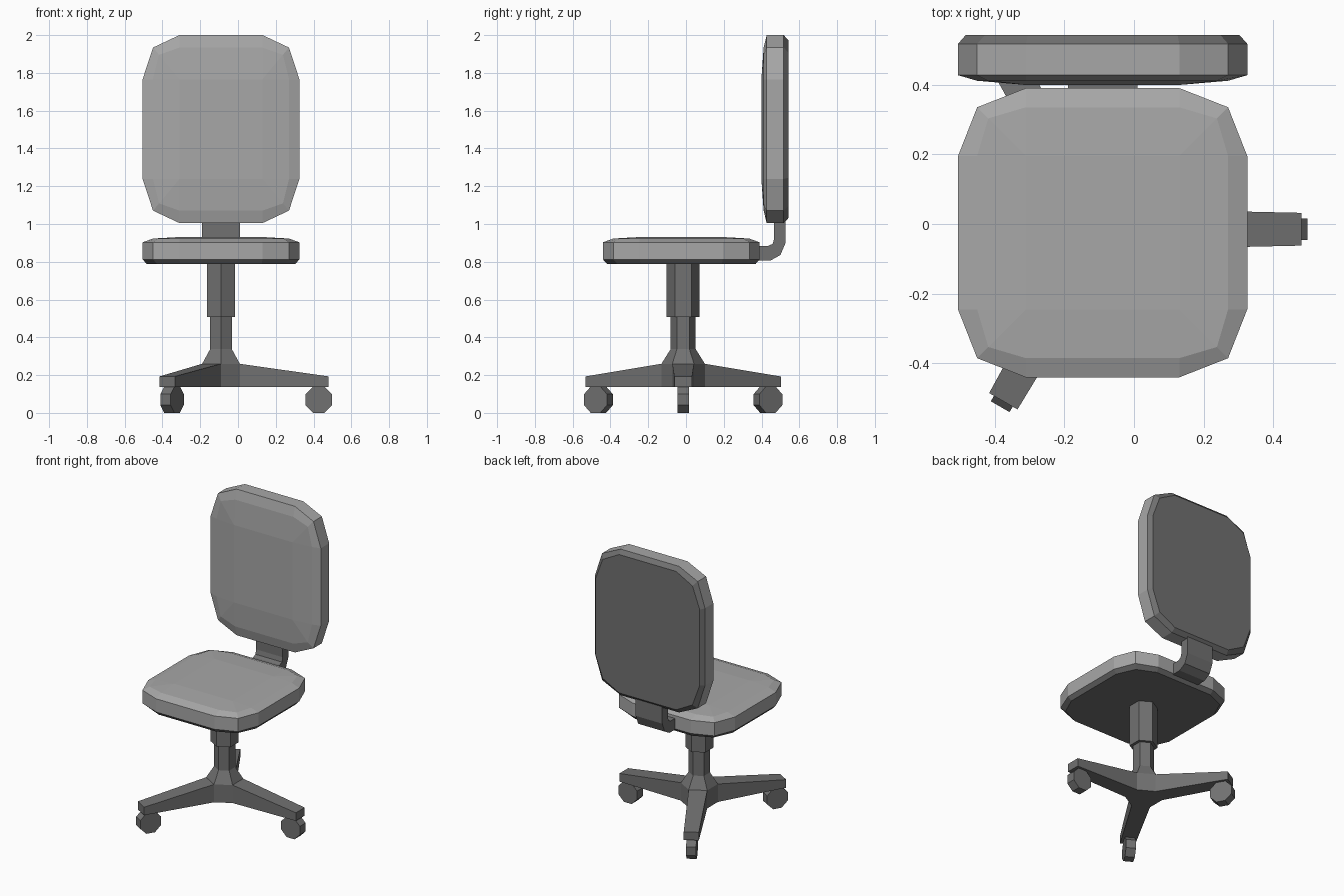
import bpy, bmesh
from math import cos, sin, pi, radians
from mathutils import Matrix, Vector

if "Cube" in bpy.data.objects:
    bpy.data.objects.remove(bpy.data.objects["Cube"])

CX, CY = -0.09, -0.015                 # column axis


def material(name, value):
    m = bpy.data.materials.new(name)
    m.diffuse_color = (value, value, value, 1)
    m.use_nodes = True
    m.node_tree.nodes["Principled BSDF"].inputs["Base Color"].default_value = m.diffuse_color
    return m


FABRIC = material("grey_fabric", 0.39)
PLASTIC = material("dark_plastic", 0.165)


def loft(name, rings, matrix=Matrix()):
    """Skin a stack of equal-length rings and cap both ends."""
    bm = bmesh.new()
    loops = [[bm.verts.new(matrix @ Vector(p)) for p in r] for r in rings]
    n = len(rings[0])
    for a, b in zip(loops, loops[1:]):
        for i in range(n):
            j = (i + 1) % n
            bm.faces.new((a[i], a[j], b[j], b[i]))
    bm.faces.new(loops[0])
    bm.faces.new(loops[-1])
    bmesh.ops.remove_doubles(bm, verts=bm.verts, dist=0.0005)
    bmesh.ops.recalc_face_normals(bm, faces=bm.faces)
    me = bpy.data.meshes.new(name)
    bm.to_mesh(me)
    bm.free()
    me.materials.append(PLASTIC)
    ob = bpy.data.objects.new(name, me)
    bpy.context.collection.objects.link(ob)
    return ob


def pad_ring(outer, corner, flat, d):
    """Rounded square of 12 points at depth d."""
    quarter = [(outer, flat), (corner, corner), (flat, outer)]
    pts = []
    for _ in range(4):
        pts += [(x, y, d) for x, y in quarter]
        quarter = [(-y, x) for x, y in quarter]
    return pts


def cushion(name, edge_depth, matrix):
    """Padded fabric block on a dark plastic shell."""
    ob = loft(name, [pad_ring(0.393, 0.338, 0.215, 0.0),
                     pad_ring(0.415, 0.36, 0.22, 0.025),
                     pad_ring(0.415, 0.36, 0.22, 0.115),
                     pad_ring(0.36, 0.328, 0.22, edge_depth),
                     pad_ring(0.22, 0.22, 0.22, 0.143)], matrix)
    ob.data.materials.append(FABRIC)
    local = matrix.inverted()
    for f in ob.data.polygons:         # everything above the shell is fabric
        f.material_index = int((local @ f.center).z > 0.03)


def polygon(r, z, n=6, start=pi / 2):
    return [(r * cos(start + 2 * pi * i / n), r * sin(start + 2 * pi * i / n), z)
            for i in range(n)]


# Seat and backrest share one cushion shape
cushion("seat", 0.135, Matrix.Translation((CX, -0.025, 0.788)))
cushion("backrest", 0.131, Matrix(((1, 0, 0, CX), (0, 0, -1, 0.542),
                                   (0, 1.199, 0, 1.5025), (0, 0, 0, 1))))

# Bent bracket joining seat and backrest
profile = [(0.34, 0.808), (0.45, 0.808), (0.50, 0.836), (0.527, 0.90), (0.527, 1.04),
           (0.467, 1.04), (0.467, 0.925), (0.459, 0.895), (0.435, 0.884), (0.34, 0.884)]
loft("back_bracket", [[(x, y, z) for y, z in profile] for x in (-0.19, 0.01)])

# Hexagonal column, flared into the hub
axis = Matrix.Translation((CX, CY, 0))
loft("upper_column", [polygon(0.087, 0.507), polygon(0.087, 0.80)], axis)
loft("lower_column_hub", [polygon(0.115, 0.138), polygon(0.115, 0.26),
                          polygon(0.066, 0.338), polygon(0.066, 0.52)], axis)

# Three tapered legs, each with an octagonal caster wheel
for i in range(3):
    turn = axis @ Matrix.Rotation(radians(120 * i), 4, 'Z')
    loft(f"leg_{i + 1}", [[(r, -w, 0.138), (r, w, 0.138), (r, w, t), (r, -w, t)]
                          for r, w, t in ((0.0995, 0.0575, 0.26), (0.57, 0.047, 0.193))],
         turn)
    wheel = polygon(0.0758, 0, 8, pi / 8)
    loft(f"wheel_{i + 1}", [[(0.518 + x, y, 0.07 + z) for x, z, _ in wheel]
                            for y in (-0.031, 0.031)], turn)
